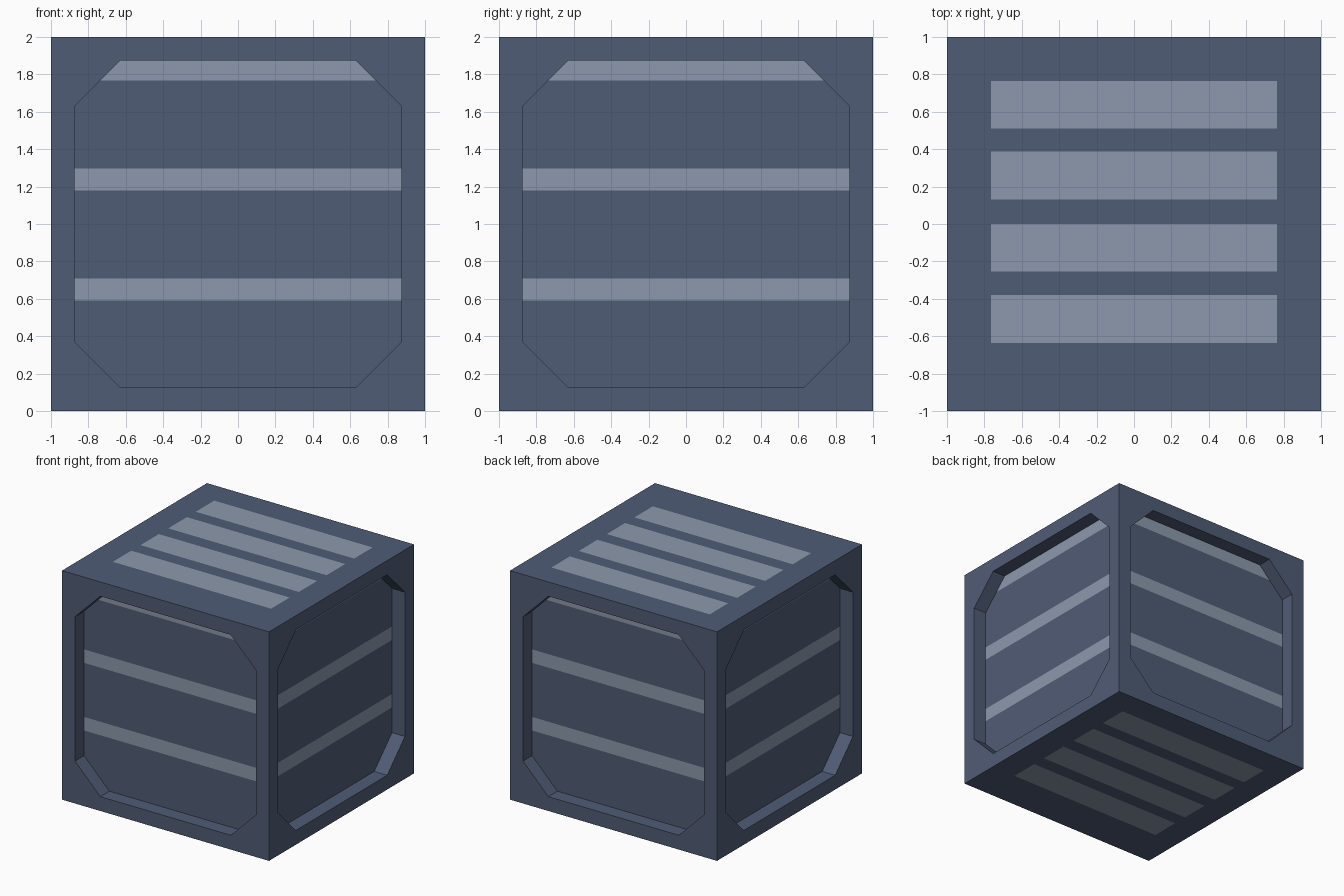
import bpy, bmesh, math
from mathutils import Vector, Matrix

if "Cube" in bpy.data.objects:
    bpy.data.objects.remove(bpy.data.objects["Cube"])


def srgb(*rgb):
    return [((c / 255 + 0.055) / 1.055) ** 2.4 for c in rgb] + [1.0]


def material(name, rgb):
    m = bpy.data.materials.new(name)
    m.diffuse_color = srgb(*rgb)
    m.use_nodes = True
    m.node_tree.nodes["Principled BSDF"].inputs["Base Color"].default_value = m.diffuse_color
    return m


bm = bmesh.new()


def stripe(face, axis, bands):
    """Cut a face at the band limits and colour the pieces inside the bands."""
    faces = [face]
    normal = Vector((0, 0, 0))
    normal[axis] = 1
    for cut in [c for band in bands for c in band]:
        geom = set(faces)
        for f in faces:
            geom.update(f.edges)
            geom.update(f.verts)
        res = bmesh.ops.bisect_plane(bm, geom=list(geom), dist=1e-5,
                                     plane_co=normal * cut, plane_no=normal)
        faces = [g for g in res["geom"] if isinstance(g, bmesh.types.BMFace)]
    for f in faces:
        c = f.calc_center_median()[axis]
        if any(lo < c < hi for lo, hi in bands):
            f.material_index = 1


# Four sides: square frame, octagonal recess, striped back panel
R, K, DEPTH = 0.875, 0.63, 0.125
SIDE_BANDS = [(0.59, 0.708), (1.18, 1.298), (1.768, 1.99)]
OUTER = [(-1, -1), (1, -1), (1, 1), (-1, 1)]
OCT = [(-K, -R), (K, -R), (R, -K), (R, K), (K, R), (-K, R), (-R, K), (-R, -K)]
for s in range(4):
    rot = Matrix.Rotation(s * math.pi / 2, 4, 'Z')

    def ring(points, y):
        return [bm.verts.new(rot @ Vector((x, y, z + 1))) for x, z in points]

    outer, rim, back = ring(OUTER, -1), ring(OCT, -1), ring(OCT, -1 + DEPTH)
    for i in range(4):
        a, b = rim[2 * i], rim[2 * i + 1]
        bm.faces.new((outer[i], outer[(i + 1) % 4], b, a))
        bm.faces.new((outer[i], a, rim[2 * i - 1]))
    for i in range(8):
        j = (i + 1) % 8
        bm.faces.new((rim[i], rim[j], back[j], back[i]))
    stripe(bm.faces.new(back), 2, SIDE_BANDS)

# Top and bottom: flat frame around four stripes
TOP_BANDS = [(-0.635, -0.38), (-0.253, 0.0), (0.13, 0.387), (0.51, 0.765)]
for z in (0, 2):
    outer = [bm.verts.new((x, y, z)) for x, y in OUTER]
    inner = [bm.verts.new((x * 0.765, 0.765 if y > 0 else -0.635, z)) for x, y in OUTER]
    for i in range(4):
        j = (i + 1) % 4
        bm.faces.new((outer[i], outer[j], inner[j], inner[i]))
    stripe(bm.faces.new(inner), 1, TOP_BANDS)

# Weld the sides into one closed shell
bmesh.ops.remove_doubles(bm, verts=bm.verts[:], dist=1e-4)
bmesh.ops.recalc_face_normals(bm, faces=bm.faces[:])
mesh = bpy.data.meshes.new("crate_shell")
bm.to_mesh(mesh)
bm.free()
mesh.materials.append(material("slate blue", (80, 92, 118)))
mesh.materials.append(material("pale grey blue", (140, 153, 172)))
crate = bpy.data.objects.new("crate_shell", mesh)
bpy.context.collection.objects.link(crate)
